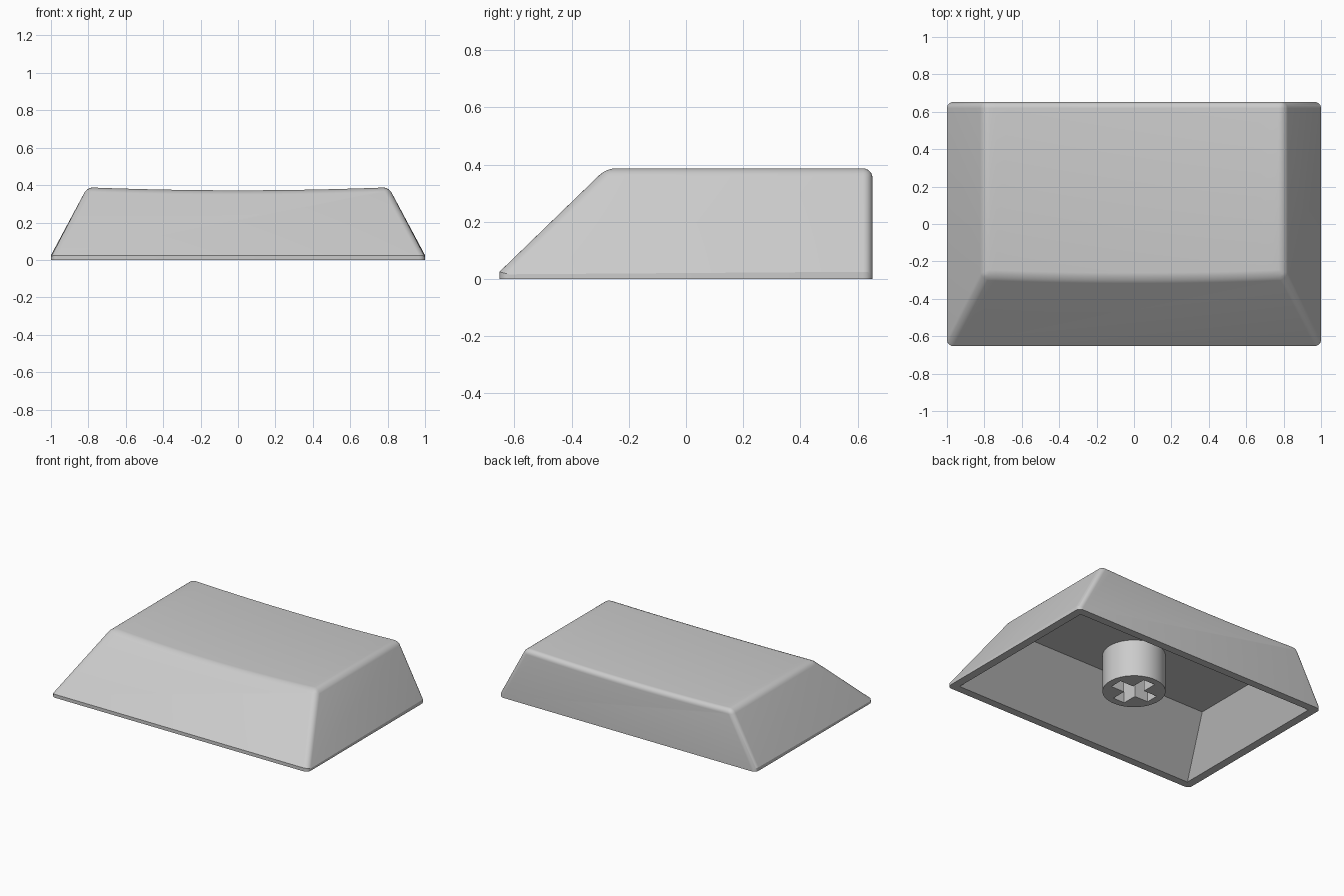
import bpy, bmesh, math

if "Cube" in bpy.data.objects:
    bpy.data.objects.remove(bpy.data.objects["Cube"], do_unlink=True)

HALF_X, HALF_Y = 1.0, 0.652       # outer footprint
RIM_Z, EDGE_Z, DISH_Z = 0.025, 0.388, 0.372
TOP_X, TOP_FRONT = 0.806, -0.277  # top outline before rounding
COLS = 24

grey = bpy.data.materials.new("light grey plastic")
grey.use_nodes = True
colour = (0.6, 0.6, 0.6, 1)
grey.diffuse_color = colour
grey.node_tree.nodes["Principled BSDF"].inputs["Base Color"].default_value = colour


def make_object(name, bm):
    bmesh.ops.recalc_face_normals(bm, faces=bm.faces[:])
    mesh = bpy.data.meshes.new(name)
    bm.to_mesh(mesh)
    bm.free()
    mesh.materials.append(grey)
    obj = bpy.data.objects.new(name, mesh)
    bpy.context.collection.objects.link(obj)
    return obj


def loft(bm, rings):
    """Skin a stack of equal-length point rings and cap both ends."""
    rows = [[bm.verts.new(p) for p in ring] for ring in rings]
    n = len(rows[0])
    for low, high in zip(rows, rows[1:]):
        for i in range(n):
            j = (i + 1) % n
            bm.faces.new((low[i], low[j], high[j], high[i]))
    bm.faces.new(rows[0][::-1])
    bm.faces.new(rows[-1])


def rect(x, front, back, z):
    return [(-x, front, z), (x, front, z), (x, back, z), (-x, back, z)]


def activate(obj):
    bpy.ops.object.select_all(action='DESELECT')
    obj.select_set(True)
    bpy.context.view_layer.objects.active = obj


def cut(obj, cutter):
    cutter.hide_render = True
    mod = obj.modifiers.new("cut", 'BOOLEAN')
    mod.operation, mod.solver, mod.object = 'DIFFERENCE', 'EXACT', cutter
    activate(obj)
    bpy.ops.object.modifier_apply(modifier=mod.name)
    bpy.data.objects.remove(cutter, do_unlink=True)


# Outer body: straight rim, sloped front and sides, upright back, dished top
bm = bmesh.new()
base, rim = [[bm.verts.new(p) for p in rect(HALF_X, -HALF_Y, HALF_Y, z)]
             for z in (0, RIM_Z)]
front, back = [], []
for i in range(COLS + 1):
    t = 2 * i / COLS - 1
    z = DISH_Z + (EDGE_Z - DISH_Z) * t * t
    slope = (z - RIM_Z) / (EDGE_Z - RIM_Z)
    front.append(bm.verts.new((t * TOP_X, -HALF_Y + (TOP_FRONT + HALF_Y) * slope, z)))
    back.append(bm.verts.new((t * TOP_X, HALF_Y, z)))
bm.faces.new(base[::-1])
for i in range(4):
    j = (i + 1) % 4
    bm.faces.new((base[i], base[j], rim[j], rim[i]))
for i in range(COLS):
    bm.faces.new((front[i], front[i + 1], back[i + 1], back[i]))
bm.faces.new([rim[0], rim[1]] + front[::-1])
bm.faces.new([rim[2], rim[3]] + back)
bm.faces.new((rim[1], rim[2], back[-1], front[-1]))
bm.faces.new((rim[3], rim[0], front[0], back[0]))
bmesh.ops.recalc_face_normals(bm, faces=bm.faces[:])

# Round the corner edges and the outline of the top
pairs = list(zip(base, rim)) + list(zip(front, front[1:])) + list(zip(back, back[1:]))
pairs += [(rim[0], front[0]), (rim[1], front[-1]), (rim[2], back[-1]), (rim[3], back[0]),
          (front[0], back[0]), (front[-1], back[-1])]
bmesh.ops.bevel(bm, geom=[bm.edges.get(p) for p in pairs], offset=0.033,
                offset_type='OFFSET', segments=6, profile=0.5, affect='EDGES')
shell = make_object("cap_shell", bm)

# Hollow underside
bm = bmesh.new()
loft(bm, [rect(0.943, -0.597, 0.597, -0.1), rect(0.943, -0.597, 0.597, 0),
          rect(0.79, -0.268, 0.597, 0.311)])
cut(shell, make_object("cavity_cutter", bm))

# Round stem hanging from the ceiling
bm = bmesh.new()
circle = [(0.2 * math.cos(a), 0.2 * math.sin(a))
          for a in (2 * math.pi * i / 64 for i in range(64))]
loft(bm, [[(x, y, z) for x, y in circle] for z in (0.05, 0.33)])
stem = make_object("stem", bm)

# Cross-shaped socket in the stem
arm, half = 0.15, 0.045
quarter = [(arm, -half), (arm, half), (half, half)]
cross = []
for k in range(4):
    c, s = round(math.cos(k * math.pi / 2)), round(math.sin(k * math.pi / 2))
    cross += [(c * x - s * y, s * x + c * y) for x, y in quarter]
bm = bmesh.new()
loft(bm, [[(x, y, z) for x, y in cross] for z in (0, 0.3)])
cut(stem, make_object("socket_cutter", bm))

for obj in (shell, stem):
    activate(obj)
    bpy.ops.object.shade_smooth_by_angle(angle=math.radians(22))
